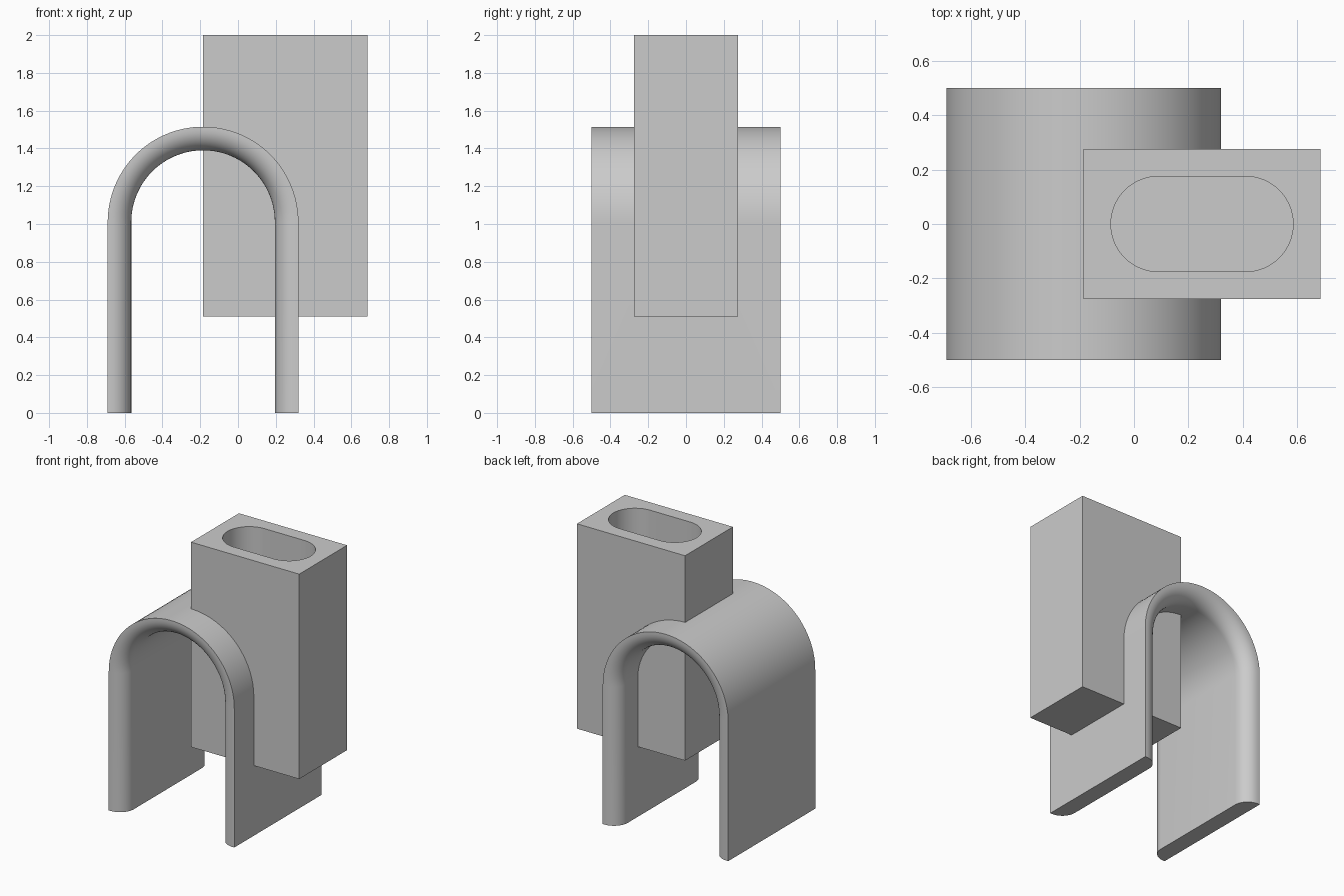
import bpy, bmesh
from math import pi, cos, sin

if "Cube" in bpy.data.objects:
    bpy.data.objects.remove(bpy.data.objects["Cube"])

CX, CZ = -0.185, 1.01          # arch centre
R_OUT, R_IN, FILLET = 0.505, 0.38, 0.11
BOX_X, BOX_Y, BOX_Z = (-0.185, 0.685), 0.275, (0.51, 2.0)
WALL = 0.10


def finish(name, bm):
    bmesh.ops.recalc_face_normals(bm, faces=bm.faces)
    mesh = bpy.data.meshes.new(name)
    bm.to_mesh(mesh)
    bm.free()
    obj = bpy.data.objects.new(name, mesh)
    bpy.context.collection.objects.link(obj)
    return obj


def prism(name, outline, z0, z1):
    bm = bmesh.new()
    face = bm.faces.new([bm.verts.new((x, y, z0)) for x, y in outline])
    top = bmesh.ops.extrude_face_region(bm, geom=[face])["geom"]
    bmesh.ops.translate(bm, vec=(0, 0, z1 - z0),
                        verts=[v for v in top if isinstance(v, bmesh.types.BMVert)])
    return finish(name, bm)


def sweep(name, section, path):
    # section: (radius, y) points; path: (direction x, direction z, base z)
    bm = bmesh.new()
    rings = [[bm.verts.new((CX + r * dx, y, bz + r * dz)) for r, y in section]
             for dx, dz, bz in path]
    n = len(section)
    for a, b in zip(rings, rings[1:]):
        for i in range(n):
            j = (i + 1) % n
            bm.faces.new((a[i], a[j], b[j], b[i]))
    bm.faces.new(rings[0])
    bm.faces.new(rings[-1])
    return finish(name, bm)


def boolean(target, other, operation):
    mod = target.modifiers.new(operation.lower(), 'BOOLEAN')
    mod.operation, mod.object, mod.solver = operation, other, 'EXACT'
    bpy.context.view_layer.objects.active = target
    bpy.ops.object.modifier_apply(modifier=mod.name)
    bpy.data.objects.remove(other)


# Arch section: sharp outer edges, rounded inner edges at both ends
quarter = [i / 10 * pi / 2 for i in range(11)]
front = [(R_IN + FILLET * (1 - sin(a)), -0.5 + FILLET * (1 - cos(a))) for a in quarter]
back = [(r, -y) for r, y in reversed(front)]
section = [(R_OUT, -0.5)] + front + back + [(R_OUT, 0.5)]

# Path: up one leg, over the half circle, down the other leg
SEG = 49
arc = [(-cos(pi * i / SEG), sin(pi * i / SEG), CZ) for i in range(SEG + 1)]
arch = sweep("arch_with_pocket_block", section, [(-1, 0, 0)] + arc + [(1, 0, 0)])

# Block overlapping the right half of the arch
x0, x1 = BOX_X
block = prism("block", [(x0, -BOX_Y), (x1, -BOX_Y), (x1, BOX_Y), (x0, BOX_Y)], *BOX_Z)
boolean(arch, block, 'UNION')

# Blind rounded slot from the top
r = BOX_Y - WALL
half = [-pi / 2 + pi * i / 32 for i in range(33)]
slot = [(x1 - WALL - r + r * cos(a), r * sin(a)) for a in half]
slot += [(x0 + WALL + r - r * cos(a), -r * sin(a)) for a in half]
cutter = prism("slot_cutter", slot, BOX_Z[0] + WALL, BOX_Z[1] + 0.1)
cutter.hide_render = True
boolean(arch, cutter, 'DIFFERENCE')

# Smooth curves, sharp edges
bpy.ops.object.select_all(action='DESELECT')
arch.select_set(True)
bpy.context.view_layer.objects.active = arch
bpy.ops.object.shade_smooth_by_angle(angle=pi / 6)
